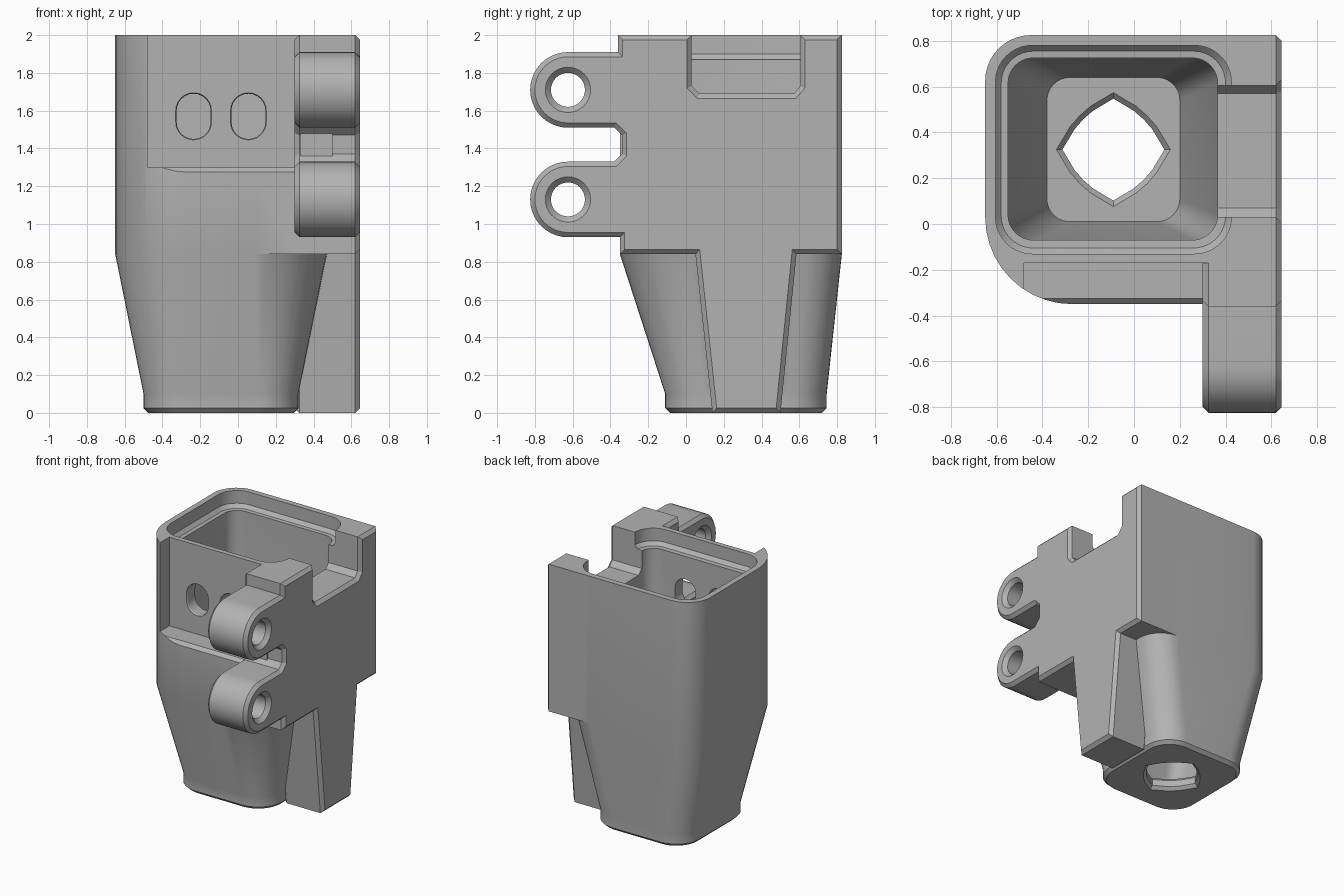
import bpy, bmesh, math

if "Cube" in bpy.data.objects:
    bpy.data.objects.remove(bpy.data.objects["Cube"])

grey = bpy.data.materials.new("plain grey")
grey.diffuse_color = (0.45, 0.45, 0.45, 1)
grey.use_nodes = True
grey.node_tree.nodes["Principled BSDF"].inputs["Base Color"].default_value = grey.diffuse_color


def loft(name, rings):
    """Closed solid through rings of equal point count."""
    bm = bmesh.new()
    loops = [[bm.verts.new(p) for p in ring] for ring in rings]
    n = len(loops[0])
    for a, b in zip(loops, loops[1:]):
        for i in range(n):
            j = (i + 1) % n
            bm.faces.new((a[i], a[j], b[j], b[i]))
    bm.faces.new(loops[0][::-1])
    bm.faces.new(loops[-1])
    bmesh.ops.recalc_face_normals(bm, faces=bm.faces)
    me = bpy.data.meshes.new(name)
    bm.to_mesh(me)
    bm.free()
    me.materials.append(grey)
    ob = bpy.data.objects.new(name, me)
    bpy.context.collection.objects.link(ob)
    return ob


def boolean(target, tool, op):
    bpy.context.view_layer.objects.active = target
    m = target.modifiers.new(op, 'BOOLEAN')
    m.operation, m.solver, m.object = op, 'EXACT', tool
    bpy.ops.object.modifier_apply(modifier=m.name)
    bpy.data.objects.remove(tool)


def arc(cx, cy, r, a0, a1, n):
    return [(cx + r * math.cos(math.radians(a0 + (a1 - a0) * i / n)),
             cy + r * math.sin(math.radians(a0 + (a1 - a0) * i / n))) for i in range(n + 1)]


def rounded(z, x0, x1, y0, y1, rf, rb):
    """Rounded rectangle with front and back corner radii."""
    pts = (arc(x0 + rf, y0 + rf, rf, 180, 270, 10) + arc(x1 - rf, y0 + rf, rf, 270, 360, 10)
           + arc(x1 - rb, y1 - rb, rb, 0, 90, 10) + arc(x0 + rb, y1 - rb, rb, 90, 180, 10))
    return [(x, y, z) for x, y in pts]


def inset(pts, d):
    """Mitred inward offset of a counter-clockwise outline."""
    out = []
    n = len(pts)
    for i in range(n):
        (ax, ay), (bx, by), (cx, cy) = pts[i - 1], pts[i], pts[(i + 1) % n]
        l1, l2 = math.hypot(bx - ax, by - ay), math.hypot(cx - bx, cy - by)
        n1 = (-(by - ay) / l1, (bx - ax) / l1)
        n2 = (-(cy - by) / l2, (cx - bx) / l2)
        k = d / (1 + n1[0] * n2[0] + n1[1] * n2[1])
        out.append((bx + k * (n1[0] + n2[0]), by + k * (n1[1] + n2[1])))
    return out


def along_x(pts, x):
    return [(x, y, z) for y, z in pts]


def box(name, x0, x1, y0, y1, z0, z1):
    return loft(name, [[(x0, y0, z), (x1, y0, z), (x1, y1, z), (x0, y1, z)] for z in (z0, z1)])


# Tapered sleeve with straight upper part
body = loft("socket_body", [
    rounded(0, -0.475, 0.295, -0.085, 0.72, 0.19, 0.18),
    rounded(0.025, -0.5, 0.32, -0.11, 0.745, 0.21, 0.20),
    rounded(0.1, -0.5, 0.32, -0.11, 0.745, 0.21, 0.20),
    rounded(0.84, -0.65, 0.47, -0.35, 0.825, 0.38, 0.20),
    rounded(2, -0.65, 0.47, -0.35, 0.825, 0.38, 0.20)])

# Square shoulder on the right
boolean(body, box("shoulder", 0.05, 0.5, -0.35, 0.825, 0.84, 2), 'UNION')

# Front recess with a sloped lower lip
boolean(body, loft("recess_cutter", [
    [(-0.48, y, z), (0.33, y, z), (0.33, y, 2.1), (-0.48, y, 2.1)]
    for y, z in ((-0.17, 1.3), (-0.325, 1.3), (-0.375, 1.25))]), 'DIFFERENCE')

# Notch in the right rim
notch = [(0.03, 2), (0.03, 1.73), (0.07, 1.69), (0.57, 1.69), (0.605, 1.73), (0.605, 2)]
cut = [(0.03, 2.1)] + notch[1:5] + [(0.605, 2.1)]
boolean(body, loft("notch_cutter", [along_x(cut, x) for x in (0.25, 0.7)]), 'DIFFERENCE')

# Right side plate: rib, wall, notch and two hinge lugs in one chamfered outline
LUG_Y, LUG_R = -0.625, 0.2
LUGS = (1.71, 1.13)
profile = [(0.14, 0), (0.50, 0), (0.585, 0.84), (0.825, 0.84), (0.825, 2)]
profile += notch[::-1] + [(-0.36, 2), (-0.36, 1.91)]
profile += arc(LUG_Y, LUGS[0], LUG_R, 90, 270, 20)
profile += [(-0.38, 1.51), (-0.34, 1.47), (-0.34, 1.37), (-0.38, 1.33)]
profile += arc(LUG_Y, LUGS[1], LUG_R, 90, 270, 20)
profile += [(-0.35, 0.93), (-0.35, 0.84), (0.05, 0.84)]
small = inset(profile, 0.025)
plate = loft("hinge_plate", [along_x(small, 0.3), along_x(profile, 0.325),
                             along_x(profile, 0.62), along_x(small, 0.645)])

# Pin holes with countersunk ends
for z in LUGS:
    boolean(plate, loft("pin_cutter", [
        along_x(arc(LUG_Y, z, r, 0, 348.75, 31), x)
        for x, r in ((0.28, 0.14), (0.33, 0.09), (0.615, 0.09), (0.665, 0.14))]), 'DIFFERENCE')
boolean(body, plate, 'UNION')

# Tapered inner pocket with a stepped rim
boolean(body, loft("pocket_cutter", [
    rounded(0.1, -0.38, 0.2, 0.01, 0.64, 0.1, 0.1),
    rounded(0.84, -0.55, 0.365, -0.07, 0.725, 0.11, 0.11),
    rounded(1.87, -0.55, 0.365, -0.07, 0.725, 0.11, 0.11),
    rounded(1.872, -0.58, 0.4, -0.105, 0.755, 0.14, 0.14),
    rounded(1.9, -0.605, 0.425, -0.13, 0.78, 0.16, 0.16),
    rounded(2.1, -0.605, 0.425, -0.13, 0.78, 0.16, 0.16)]), 'DIFFERENCE')

# Four-pointed round hole in the floor
def star(z, s):
    pts = []
    for q in range(4):
        for a, r in ((0, 0.25), (28, 0.215), (36, 0.21), (45, 0.21), (54, 0.21), (62, 0.215)):
            t = math.radians(a + 90 * q)
            pts.append((-0.09 + s * r * math.cos(t), 0.325 + s * r * math.sin(t), z))
    return pts


boolean(body, loft("floor_hole_cutter", [
    star(-0.02, 1.08), star(0.025, 0.89), star(0.075, 0.89), star(0.12, 1.08)]), 'DIFFERENCE')

# Two oblong slots in the front wall
for cx in (-0.235, 0.055):
    rings = []
    for y, r in ((-0.2, 0.11), (-0.16, 0.09), (0.0, 0.09)):
        pts = arc(cx, 1.6, r, 0, 180, 12) + arc(cx, 1.54, r, 180, 360, 12)
        rings.append([(x, y, z) for x, z in pts])
    boolean(body, loft("slot_cutter", rings), 'DIFFERENCE')

bpy.ops.object.select_all(action='DESELECT')
body.select_set(True)
bpy.context.view_layer.objects.active = body
bpy.ops.object.shade_smooth_by_angle(angle=math.radians(25))
